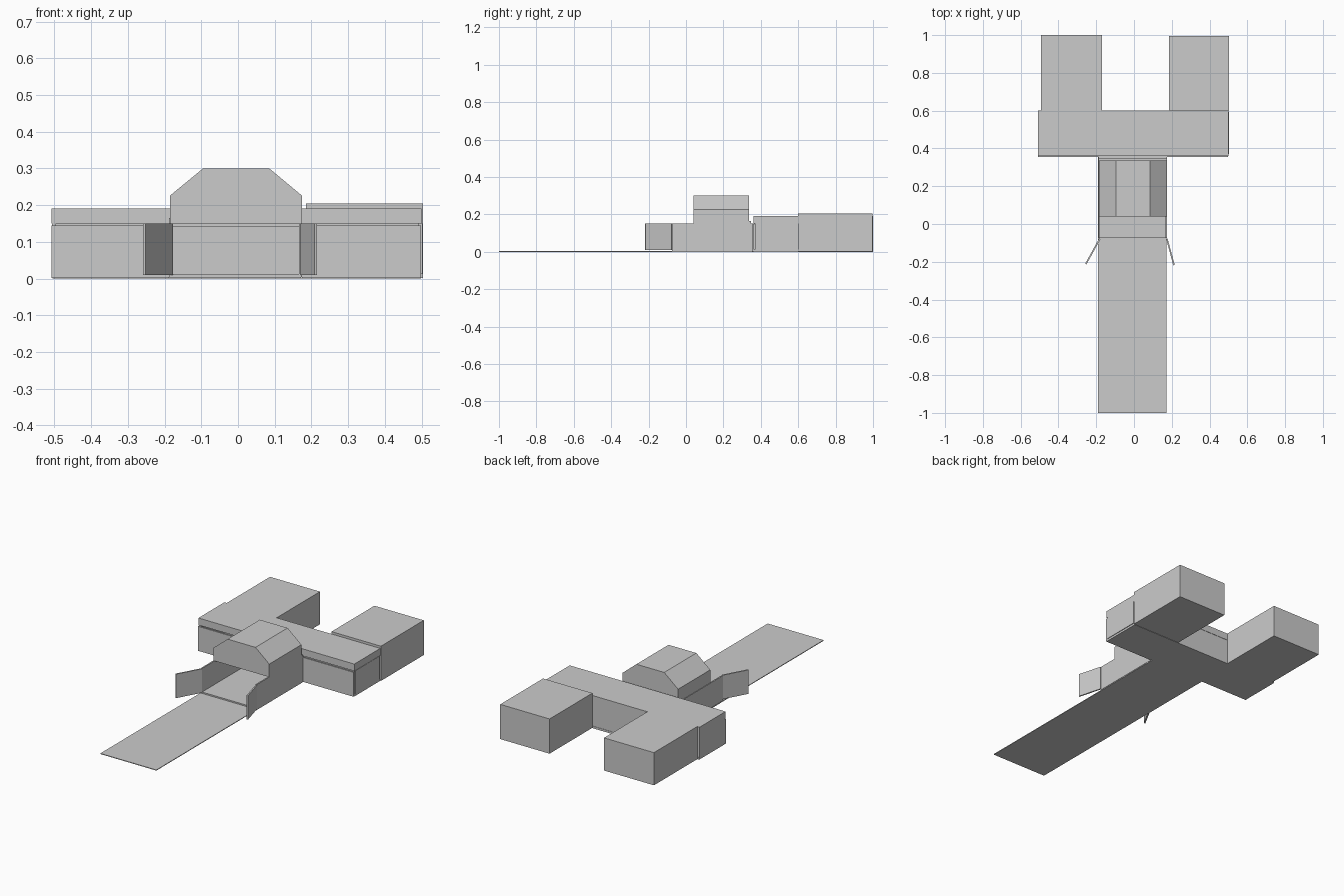
import bpy, bmesh
from mathutils import Vector

if "Cube" in bpy.data.objects:
    bpy.data.objects.remove(bpy.data.objects["Cube"])


def prism(name, pts, direction):
    """Closed solid: a flat outline swept along a vector."""
    bm = bmesh.new()
    face = bm.faces.new([bm.verts.new(p) for p in pts])
    ext = bmesh.ops.extrude_face_region(bm, geom=[face])
    verts = [g for g in ext["geom"] if isinstance(g, bmesh.types.BMVert)]
    bmesh.ops.translate(bm, verts=verts, vec=Vector(direction))
    bmesh.ops.recalc_face_normals(bm, faces=bm.faces)
    me = bpy.data.meshes.new(name)
    bm.to_mesh(me)
    bm.free()
    ob = bpy.data.objects.new(name, me)
    bpy.context.collection.objects.link(ob)
    return ob


def box(name, x, y, z):
    """Box from (min, max) ranges."""
    pts = [(x[0], y[0], z[0]), (x[1], y[0], z[0]),
           (x[1], y[1], z[0]), (x[0], y[1], z[0])]
    return prism(name, pts, (0, 0, z[1] - z[0]))


XL, XR = -0.188, 0.174     # hall sides
T = 0.008                  # wall thickness

# Long approach path and raised hall floor
box("approach_path", (-0.19, 0.172), (-1.0, 0.36), (0, 0.004))
box("hall_floor", (XL, XR), (-0.075, 0.36), (0.004, 0.012))

# Entrance hall side walls, open at the front
for side, x in (("left", XL), ("right", XR - T)):
    box("hall_wall_" + side, (x, x + T), (-0.075, 0.355), (0.004, 0.15))

# Octagonal-topped hall roof
roof = [(-0.185, 0.15), (0.174, 0.15), (0.174, 0.226), (0.085, 0.3),
        (-0.095, 0.3), (-0.185, 0.226)]
prism("hall_roof", [(x, 0.04, z) for x, z in roof], (0, 0.297, 0))

# Stepped neck joining hall to crossbar
box("neck_step", (XL, XR), (0.335, 0.347), (0.15, 0.165))
box("neck_cover", (XL, XR), (0.335, 0.36), (0.142, 0.152))

# Two splayed doors
for side, hinge, tip in (("left", (-0.181, -0.078), (-0.255, -0.212)),
                         ("right", (0.174, -0.078), (0.212, -0.218))):
    a, b = Vector(hinge), Vector(tip)
    d = (b - a).normalized()
    n = Vector((-d.y, d.x)) * 0.004
    pts = [(*p, 0.01) for p in (a - n, b - n, b + n, a + n)]
    prism("door_" + side, pts, (0, 0, 0.14))

# Crossbar: floor, roof slab and wall panels
box("crossbar_floor", (-0.505, 0.498), (0.36, 0.6), (0, 0.012))
box("crossbar_roof", (-0.508, 0.5), (0.36, 0.6), (0.15, 0.191))
box("crossbar_back_wall", (-0.5, 0.495), (0.588, 0.598), (0.004, 0.15))
for side, x in (("left", (-0.508, XL)), ("right", (XR, 0.498))):
    box("crossbar_front_" + side, x, (0.354, 0.364), (0.002, 0.145))
box("crossbar_end_left", (-0.506, -0.496), (0.364, 0.597), (0.004, 0.15))
box("crossbar_end_right", (0.492, 0.502), (0.37, 0.592), (0.012, 0.15))

# Rear wings, the right one a little taller
box("rear_wing_left", (-0.493, -0.17), (0.6, 1.0), (0, 0.191))
box("rear_wing_right", (0.185, 0.504), (0.6, 0.996), (0.002, 0.205))
